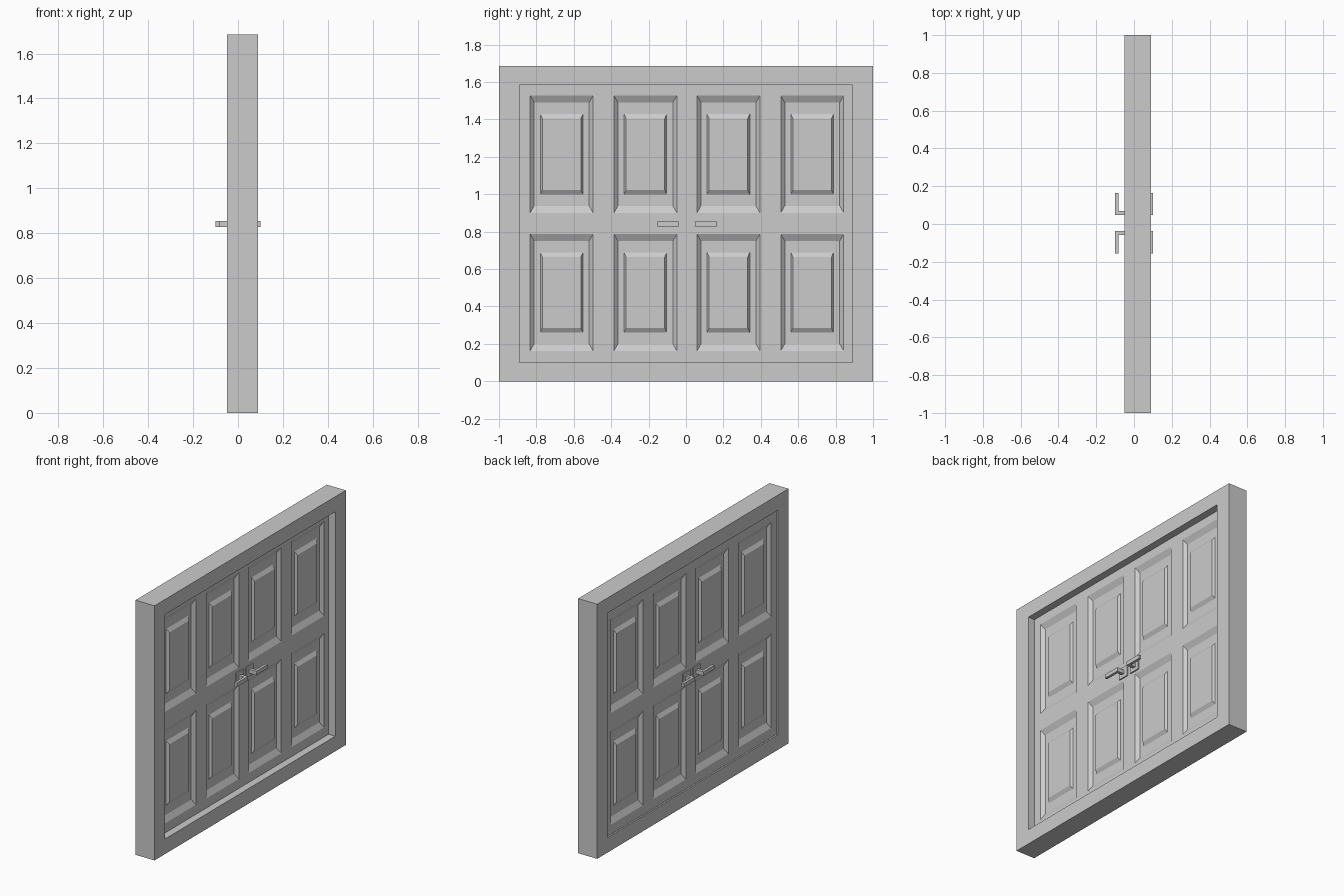
import bpy, bmesh

if "Cube" in bpy.data.objects:
    bpy.data.objects.remove(bpy.data.objects["Cube"])

OFF = 0.005          # leaves sit a hair off centre inside the frame
FACE = 0.04          # half thickness of the door leaves
OPEN_Y, OPEN_Z0, OPEN_Z1 = 0.89, 0.10, 1.585


def finish(bm, name, location=(0, 0, 0), mirror=None):
    bmesh.ops.recalc_face_normals(bm, faces=bm.faces[:])
    mesh = bpy.data.meshes.new(name)
    bm.to_mesh(mesh)
    bm.free()
    ob = bpy.data.objects.new(name, mesh)
    ob.location = location
    bpy.context.collection.objects.link(ob)
    if mirror:
        mod = ob.modifiers.new("Mirror", 'MIRROR')
        mod.use_axis = mirror
    return ob


def rect(bm, x, y0, y1, z0, z1):
    return [bm.verts.new((x, y, z)) for y, z in ((y0, z0), (y1, z0), (y1, z1), (y0, z1))]


def bridge(bm, a, b):
    n = len(a)
    for i in range(n):
        j = (i + 1) % n
        bm.faces.new((a[i], a[j], b[j], b[i]))


def prism(bm, lower, upper):
    # closed solid between two matching loops
    a = [bm.verts.new(p) for p in lower]
    b = [bm.verts.new(p) for p in upper]
    bridge(bm, a, b)
    bm.faces.new(a)
    bm.faces.new(b)


# Outer frame: rectangular ring with a through opening
bm = bmesh.new()
rings = [rect(bm, -0.05, -1, 1, 0, 1.685),
         rect(bm, 0.089, -1, 1, 0, 1.685),
         rect(bm, 0.089, -OPEN_Y, OPEN_Y, OPEN_Z0, OPEN_Z1),
         rect(bm, -0.05, -OPEN_Y, OPEN_Y, OPEN_Z0, OPEN_Z1)]
for i in range(4):
    bridge(bm, rings[i], rings[(i + 1) % 4])
finish(bm, "door_frame")

# Door leaves: one gridded face whose panel cells are sunk, then raised in the middle
cols = [(c - 0.168 + OFF, c + 0.168 + OFF) for c in (-0.67, -0.222, 0.222, 0.67)]
rows = [(0.163, 0.787), (0.901, 1.527)]
ys = [-OPEN_Y] + [v for c in cols for v in c] + [OPEN_Y]
zs = [OPEN_Z0] + [v for r in rows for v in r] + [OPEN_Z1]
# (inset in y, inset in z, x) of each moulding step
steps = [(0.021, 0.037, FACE - 0.02), (0.054, 0.098, FACE - 0.02),
         (0.065, 0.122, FACE - 0.005)]

bm = bmesh.new()
grid = [[bm.verts.new((FACE, y, z)) for z in zs] for y in ys]
for i in range(len(ys) - 1):
    for j in range(len(zs) - 1):
        loop = [grid[i][j], grid[i + 1][j], grid[i + 1][j + 1], grid[i][j + 1]]
        if i % 2 and j % 2:
            for dy, dz, x in steps:
                inner = rect(bm, x, ys[i] + dy, ys[i + 1] - dy, zs[j] + dz, zs[j + 1] - dz)
                bridge(bm, loop, inner)
                loop = inner
        bm.faces.new(loop)
# rim back to the centre plane so the mirrored halves join
rim = [e for e in bm.edges if e.is_boundary]
ext = bmesh.ops.extrude_edge_only(bm, edges=rim)["geom"]
for v in ext:
    if isinstance(v, bmesh.types.BMVert):
        v.co.x = 0
finish(bm, "door_leaves", mirror=(True, False, False))

# Handle plates, four by mirroring
bm = bmesh.new()
sq = [(0.016, 0.805), (0.09, 0.805), (0.09, 0.877), (0.016, 0.877)]
prism(bm, [(FACE - 0.002, y, z) for y, z in sq], [(FACE + 0.008, y, z) for y, z in sq])
finish(bm, "handle_plates", (0, OFF, 0), (True, True, False))

# L-shaped levers, four by mirroring
bm = bmesh.new()
ell = [(FACE, 0.043), (0.10, 0.043), (0.10, 0.16), (0.083, 0.16), (0.083, 0.064), (FACE, 0.064)]
prism(bm, [(x, y, 0.828) for x, y in ell], [(x, y, 0.854) for x, y in ell])
finish(bm, "handle_levers", (0, OFF, 0), (True, True, False))
